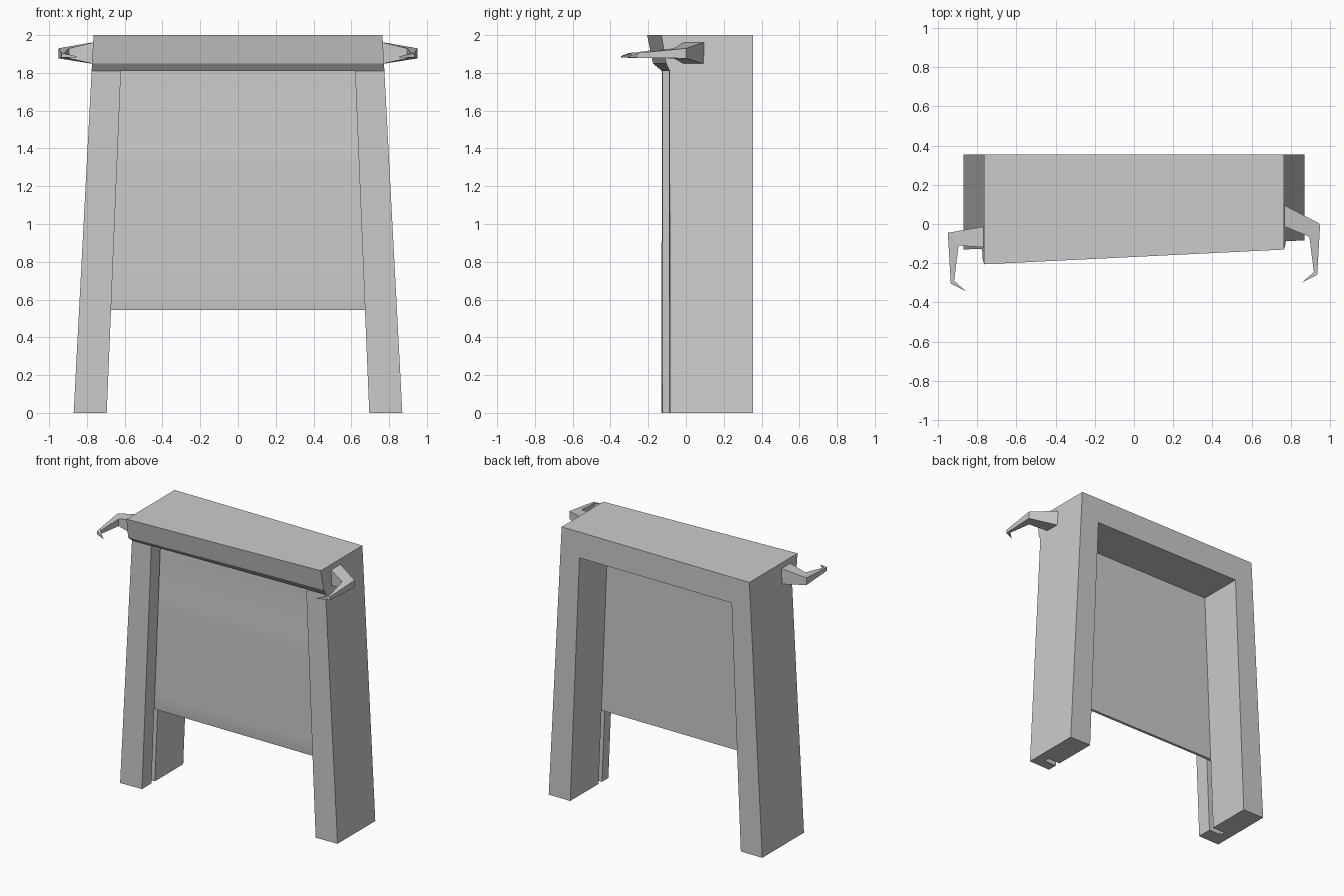
import bpy, bmesh

cube = bpy.data.objects.get("Cube")
if cube:
    bpy.data.objects.remove(cube)

grey = bpy.data.materials.new("plain_grey")
grey.use_nodes = True
colour = (0.6, 0.6, 0.6, 1)
grey.diffuse_color = colour
grey.node_tree.nodes["Principled BSDF"].inputs["Base Color"].default_value = colour


def finish(bm, name):
    """Turn a bmesh into a named object with outward normals."""
    bmesh.ops.recalc_face_normals(bm, faces=bm.faces)
    mesh = bpy.data.meshes.new(name)
    bm.to_mesh(mesh)
    bm.free()
    mesh.materials.append(grey)
    obj = bpy.data.objects.new(name, mesh)
    bpy.context.collection.objects.link(obj)
    return obj


def loft(name, rings):
    """Skin a row of matching cross-sections and cap both ends."""
    bm = bmesh.new()
    rings = [[bm.verts.new(p) for p in ring] for ring in rings]
    n = len(rings[0])
    for a, b in zip(rings, rings[1:]):
        for i in range(n):
            j = (i + 1) % n
            bm.faces.new((a[i], a[j], b[j], b[i]))
    bm.faces.new(rings[0])
    bm.faces.new(rings[-1])
    return finish(bm, name)


def outer(z):
    return 0.87 - 0.0525 * z


def inner(z):
    return 0.695 - 0.0415 * z


# Gate frame: tapered legs and an overhanging lintel with a skewed front
BACK, HEAD, LIP, TOP = 0.355, 1.81, 1.85, 2.0


def leg_front(x):
    return -0.107 + 0.026 * x


bm = bmesh.new()
sides = []
for s in (1, -1):
    corners = {}

    def corner(key, x, z, y=None):
        corners[key] = bm.verts.new((s * x, leg_front(s * x) if y is None else y, z))

    corner("B", outer(0), 0, BACK)
    corner("T", outer(TOP), TOP, BACK)
    corner("b", inner(0), 0, BACK)
    corner("c", inner(HEAD), HEAD, BACK)
    corner("F", outer(0), 0)
    corner("f", inner(0), 0)
    corner("g", inner(HEAD), HEAD)
    corner("G", outer(HEAD), HEAD)
    corner("L", outer(LIP), LIP, -0.14 + s * 0.035)
    corner("U", outer(TOP), TOP, -0.168 + s * 0.0375)
    for loop in ("BTULGF", "BbfF", "bcgf", "FGgf"):
        bm.faces.new([corners[k] for k in loop])
    sides.append(corners)
# faces that span from one side to the other
for loop in ("BTcb", "TU", "UL", "LGg", "cg"):
    if loop == "BTcb":
        order = [(0, "B"), (0, "T"), (1, "T"), (1, "B"), (1, "b"), (1, "c"), (0, "c"), (0, "b")]
    else:
        order = [(0, k) for k in loop] + [(1, k) for k in reversed(loop)]
    bm.faces.new([sides[i][k] for i, k in order])
frame = finish(bm, "gate_frame")

# Guide slots cut into the inner faces of the legs
SLOT_FRONT, SLOT_BACK = -0.015, 0.025
rings = []
for z in (-0.1, 1.86):
    x = inner(z) + 0.1
    rings.append([(-x, SLOT_FRONT, z), (x, SLOT_FRONT, z), (x, SLOT_BACK, z), (-x, SLOT_BACK, z)])
cutter = loft("slot_cutter", rings)
cutter.hide_render = True
cutter.hide_set(True)
cut = frame.modifiers.new("slots", 'BOOLEAN')
cut.operation = 'DIFFERENCE'
cut.solver = 'EXACT'
cut.object = cutter

# Shutter: flat upper panel with gentle ribs below, flat back
rings = []
levels = [1.85] + [1.4 - 0.1068 * i for i in range(9)]
for i, z in enumerate(levels):
    x = inner(z) + 0.06
    y = -0.012 if i and i % 2 == 0 else 0.0
    rings.append([(-x, y, z), (x, y, z), (x, 0.02, z), (-x, 0.02, z)])
shutter = loft("shutter", rings)

# Curved claws: outer xy, inner xy, top z, bottom z from root to tip
CLAW = [
    ((0.75, 0.105), (0.75, -0.005), 1.965, 1.845),
    ((0.95, 0.0), (0.895, -0.065), 1.93, 1.877),
    ((0.935, -0.26), (0.918, -0.245), 1.905, 1.88),
    ((0.855, -0.3), (0.86, -0.296), 1.888, 1.882),
]
for s, name in ((1, "left_claw"), (-1, "right_claw")):
    rings = []
    for i, (o, n, top, low) in enumerate(CLAW):
        shift = 0 if s > 0 else (-0.045 if i else -0.115)
        rings.append([(s * x, y + shift, z) for (x, y), z in
                      ((o, top), (n, top), (n, low), (o, low))])
    loft(name, rings)

# Soft shading across the ribs only
bpy.ops.object.select_all(action='DESELECT')
shutter.select_set(True)
bpy.context.view_layer.objects.active = shutter
bpy.ops.object.shade_smooth_by_angle(angle=0.6)
